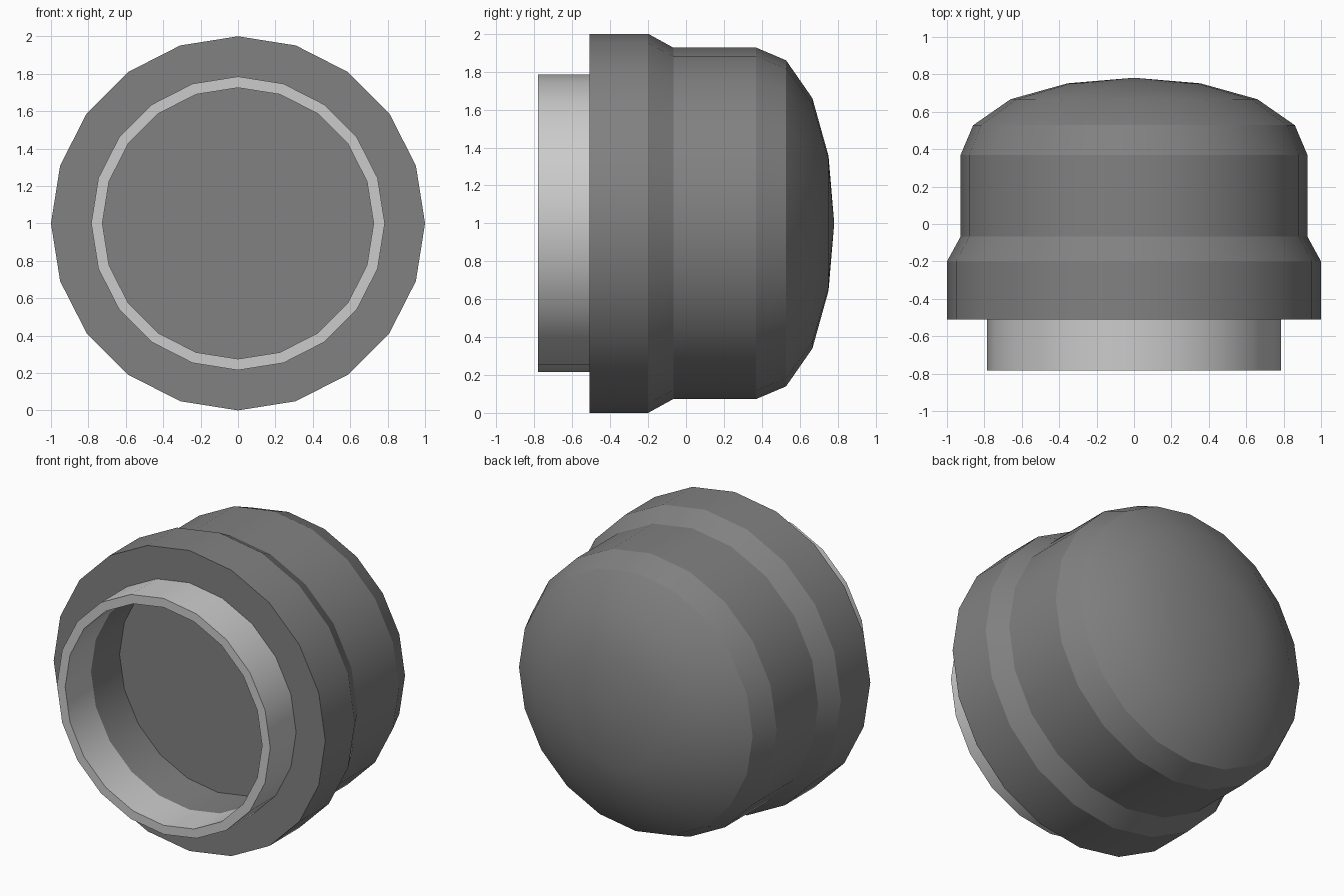
import bpy, bmesh, math

if "Cube" in bpy.data.objects:
    bpy.data.objects.remove(bpy.data.objects["Cube"])

SIDES = 20
CENTRE_Z = 1.0


def lathe(name, profile, color=None):
    """Revolve (radius, y) points around the y axis; radius 0 makes a pole."""
    bm = bmesh.new()
    rings = []
    for r, y in profile:
        if r == 0:
            rings.append([bm.verts.new((0, y, CENTRE_Z))] * SIDES)
        else:
            angles = [2 * math.pi * i / SIDES for i in range(SIDES)]
            rings.append([bm.verts.new((r * math.cos(a), y, CENTRE_Z + r * math.sin(a)))
                          for a in angles])
    for a, b in zip(rings, rings[1:]):
        for i in range(SIDES):
            j = (i + 1) % SIDES
            bm.faces.new(list(dict.fromkeys((a[i], a[j], b[j], b[i]))))
    bmesh.ops.recalc_face_normals(bm, faces=bm.faces[:])
    mesh = bpy.data.meshes.new(name)
    bm.to_mesh(mesh)
    bm.free()
    obj = bpy.data.objects.new(name, mesh)
    bpy.context.collection.objects.link(obj)
    if color:
        mat = bpy.data.materials.new(name + "_material")
        mat.diffuse_color = color
        mat.use_nodes = True
        mat.node_tree.nodes["Principled BSDF"].inputs["Base Color"].default_value = mat.diffuse_color
        mesh.materials.append(mat)
    # smooth around the axis, crisp edges between the bands
    bpy.ops.object.select_all(action='DESELECT')
    obj.select_set(True)
    bpy.context.view_layer.objects.active = obj
    bpy.ops.object.shade_smooth_by_angle(angle=math.radians(21))
    return obj


# Dark domed cap: recess floor, recess wall, front flange, shoulder, barrel, dome
lathe("domed_cap", [
    (0, -0.21), (0.725, -0.21), (0.725, -0.51), (1.0, -0.51), (1.0, -0.2),
    (0.927, -0.067), (0.927, 0.37), (0.86, 0.528), (0.66, 0.667),
    (0.355, 0.752), (0, 0.782),
], (0.22, 0.22, 0.22, 1))

# Light collar protruding from the front, closed around its wall
collar = [(0.785, -0.51), (0.785, -0.782), (0.725, -0.782), (0.725, -0.51)]
lathe("front_collar", collar)
